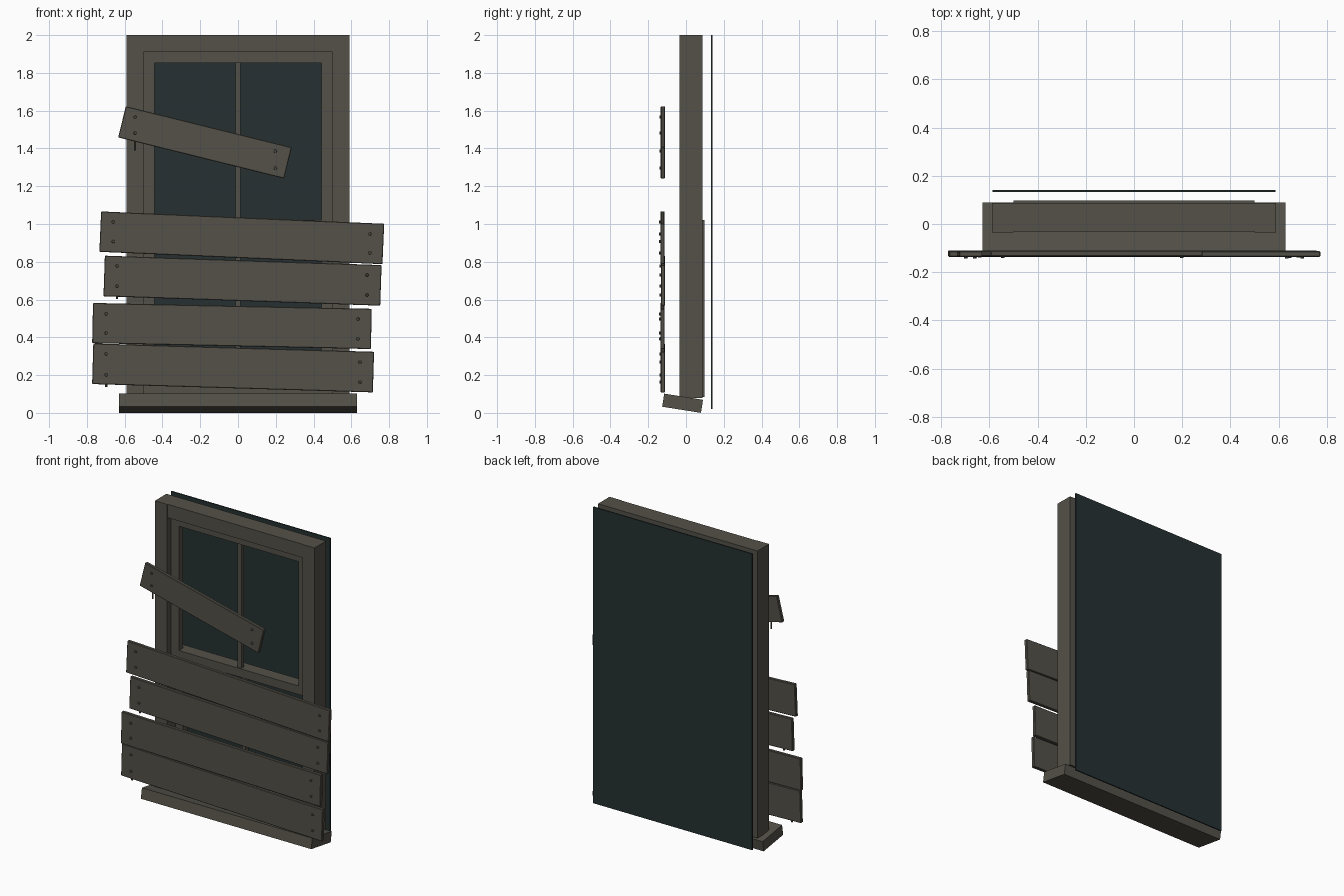
import bpy, bmesh, math
from mathutils import Matrix, Vector

if "Cube" in bpy.data.objects:
    bpy.data.objects.remove(bpy.data.objects["Cube"])


def material(name, rgb):
    m = bpy.data.materials.new(name)
    m.diffuse_color = (*rgb, 1)
    m.use_nodes = True
    m.node_tree.nodes["Principled BSDF"].inputs["Base Color"].default_value = m.diffuse_color
    return m


WOOD = material("weathered_wood", (0.088, 0.082, 0.065))
DARK = material("dark_pane", (0.019, 0.030, 0.031))


def finish(name, bm, mat):
    mesh = bpy.data.meshes.new(name)
    bm.to_mesh(mesh)
    bm.free()
    obj = bpy.data.objects.new(name, mesh)
    bpy.context.collection.objects.link(obj)
    mesh.materials.append(mat)
    return obj


def add_box(bm, x0, x1, y0, y1, z0, z1):
    centre = Vector(((x0 + x1) / 2, (y0 + y1) / 2, (z0 + z1) / 2))
    size = Matrix.Diagonal((x1 - x0, y1 - y0, z1 - z0, 1))
    bmesh.ops.create_cube(bm, size=1, matrix=Matrix.Translation(centre) @ size)


# Outer frame: two jambs and a head
bm = bmesh.new()
for s in (-1, 1):
    add_box(bm, *sorted((s * 0.5, s * 0.59)), -0.035, 0.087, 0.08, 2.0)
add_box(bm, -0.5, 0.5, -0.032, 0.087, 1.91, 2.0)
finish("window_frame", bm, WOOD)


# Sashes: stiles, rails and a central glazing bar
def sash(name, y0, y1, z0, z1, w=0.057):
    bm = bmesh.new()
    for s in (-1, 1):
        add_box(bm, *sorted((s * (0.5 - w), s * 0.5)), y0, y1, z0, z1)
    for a, b in ((z0, z0 + w), (z1 - w, z1)):
        add_box(bm, -0.5 + w, 0.5 - w, y0, y1, a, b)
    add_box(bm, -0.014, 0.014, y0 + 0.008, y1 - 0.008, z0 + w, z1 - w)
    finish(name, bm, WOOD)


sash("upper_sash", 0.008, 0.052, 0.965, 1.91)
sash("lower_sash", 0.052, 0.097, 0.085, 1.02)

# Dark panel behind the window
bm = bmesh.new()
add_box(bm, -0.588, 0.588, 0.133, 0.141, 0.02, 2.0)
finish("dark_backing", bm, DARK)

# Sloping sill
bm = bmesh.new()
add_box(bm, -0.63, 0.63, -0.104, 0.104, -0.035, 0.035)
sill = finish("sill", bm, WOOD)
sill.location = (0, -0.018, 0.051)
sill.rotation_euler.x = -math.radians(9)

# Boards: centre x, centre z, length, height, tilt, front y, then nail
# columns: left x, its two heights, right x, its two heights
BOARDS = [
    (-0.175, 1.432, 0.905, 0.170, -13.9, -0.134, -0.545, 1.566, 1.482, 0.198, 1.386, 1.296),
    (0.020, 0.927, 1.500, 0.214, -2.5, -0.136, -0.661, 1.011, 0.907, 0.698, 0.947, 0.847),
    (0.024, 0.700, 1.466, 0.215, -1.95, -0.133, -0.640, 0.778, 0.672, 0.683, 0.730, 0.624),
    (-0.032, 0.460, 1.476, 0.213, -1.2, -0.136, -0.698, 0.524, 0.423, 0.635, 0.497, 0.392),
    (-0.026, 0.238, 1.487, 0.215, -1.7, -0.134, -0.698, 0.312, 0.201, 0.646, 0.270, 0.164),
]
nails = bmesh.new()
for i, (cx, cz, length, height, tilt, y, xl, l1, l2, xr, r1, r2) in enumerate(BOARDS):
    bm = bmesh.new()
    add_box(bm, -length / 2, length / 2, 0, 0.023, -height / 2, height / 2)
    board = finish(f"board_{i + 1}", bm, WOOD)
    board.location = (cx, y, cz)
    board.rotation_euler.y = -math.radians(tilt)
    bevel = board.modifiers.new("worn_edges", "BEVEL")
    bevel.width, bevel.segments = 0.003, 1
    # Nail heads
    for x, z in ((xl, l1), (xl, l2), (xr, r1), (xr, r2)):
        m = Matrix.Translation((x, y - 0.001, z)) @ Matrix.Rotation(math.pi / 2, 4, "X")
        bmesh.ops.create_cone(nails, cap_ends=True, segments=8, radius1=0.010,
                              radius2=0.007, depth=0.012, matrix=m)
finish("nail_heads", nails, WOOD)

# Bent nail shafts hanging below some boards
bm = bmesh.new()
for x, top, bottom in ((-0.545, 1.482, 1.39), (-0.640, 0.672, 0.602), (-0.698, 0.201, 0.138)):
    m = Matrix.Translation((x, -0.122, (top + bottom) / 2))
    bmesh.ops.create_cone(bm, cap_ends=True, segments=8, radius1=0.006,
                          radius2=0.006, depth=top - bottom, matrix=m)
finish("bent_nail_shafts", bm, WOOD)
